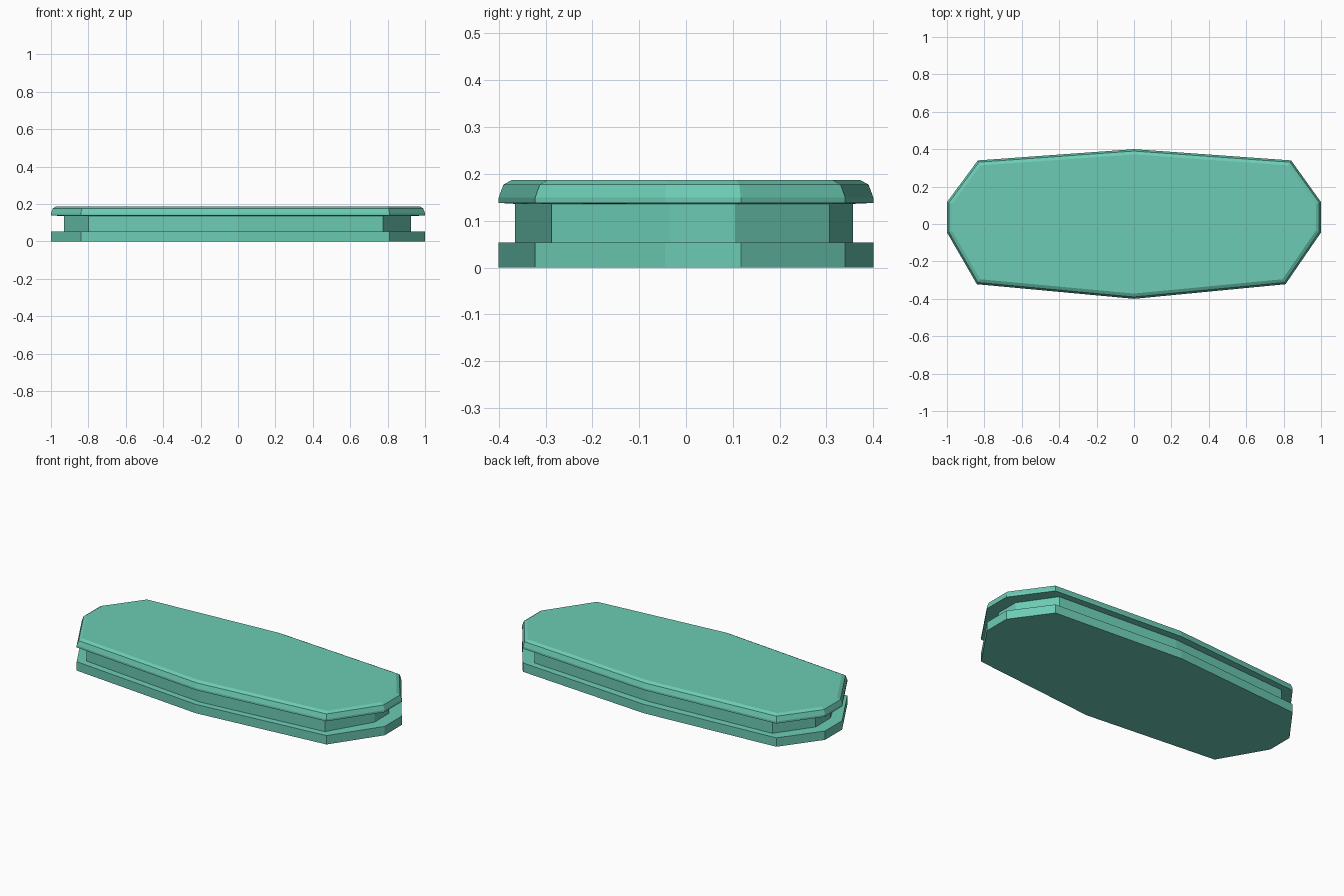
import bpy, bmesh
from mathutils import Vector

if "Cube" in bpy.data.objects:
    bpy.data.objects.remove(bpy.data.objects["Cube"])

# Ten-sided outlines (counter-clockwise): outer rim and recessed waist
RIM = [Vector(p) for p in [(1, -.045), (1, .117), (.84, .34), (0, .4), (-.835, .34),
                           (-1, .117), (-1, -.045), (-.84, -.322), (0, -.4), (.81, -.322)]]
WAIST = [Vector(p) for p in [(.925, -.035), (.925, .105), (.785, .307), (0, .357), (-.785, .307),
                             (-.93, .105), (-.93, -.035), (-.8, -.287), (0, -.365), (.775, -.287)]]


def inset(poly, d):
    """Move every edge of a counter-clockwise outline inwards by d."""
    out = []
    for i, p in enumerate(poly):
        a = (p - poly[i - 1]).normalized()
        b = (poly[(i + 1) % len(poly)] - p).normalized()
        na, nb = Vector((-a.y, a.x)), Vector((-b.y, b.x))
        out.append(p + (na + nb) * d / (1 + na.dot(nb)))
    return out


def loft(name, rings):
    """Skin stacked outlines into a closed solid."""
    bm = bmesh.new()
    loops = [[bm.verts.new((p.x, p.y, z)) for p in poly] for poly, z in rings]
    n = len(loops[0])
    for lo, hi in zip(loops, loops[1:]):
        for i in range(n):
            j = (i + 1) % n
            bm.faces.new((lo[i], lo[j], hi[j], hi[i]))
    bm.faces.new(loops[0][::-1])
    bm.faces.new(loops[-1])
    bmesh.ops.recalc_face_normals(bm, faces=bm.faces)
    me = bpy.data.meshes.new(name)
    bm.to_mesh(me)
    bm.free()
    ob = bpy.data.objects.new(name, me)
    bpy.context.collection.objects.link(ob)
    return ob


# Base slab, recessed waist and bevelled cap in one continuous skin
slab = loft("grooved_slab", [
    (RIM, 0), (RIM, .053), (WAIST, .054), (WAIST, .136), (RIM, .138),
    (RIM, .15), (inset(RIM, .01), .177), (inset(RIM, .028), .187)])

# Teal colour
mat = bpy.data.materials.new("teal")
mat.diffuse_color = (.15, .6, .46, 1)
mat.use_nodes = True
mat.node_tree.nodes["Principled BSDF"].inputs["Base Color"].default_value = mat.diffuse_color
slab.data.materials.append(mat)
